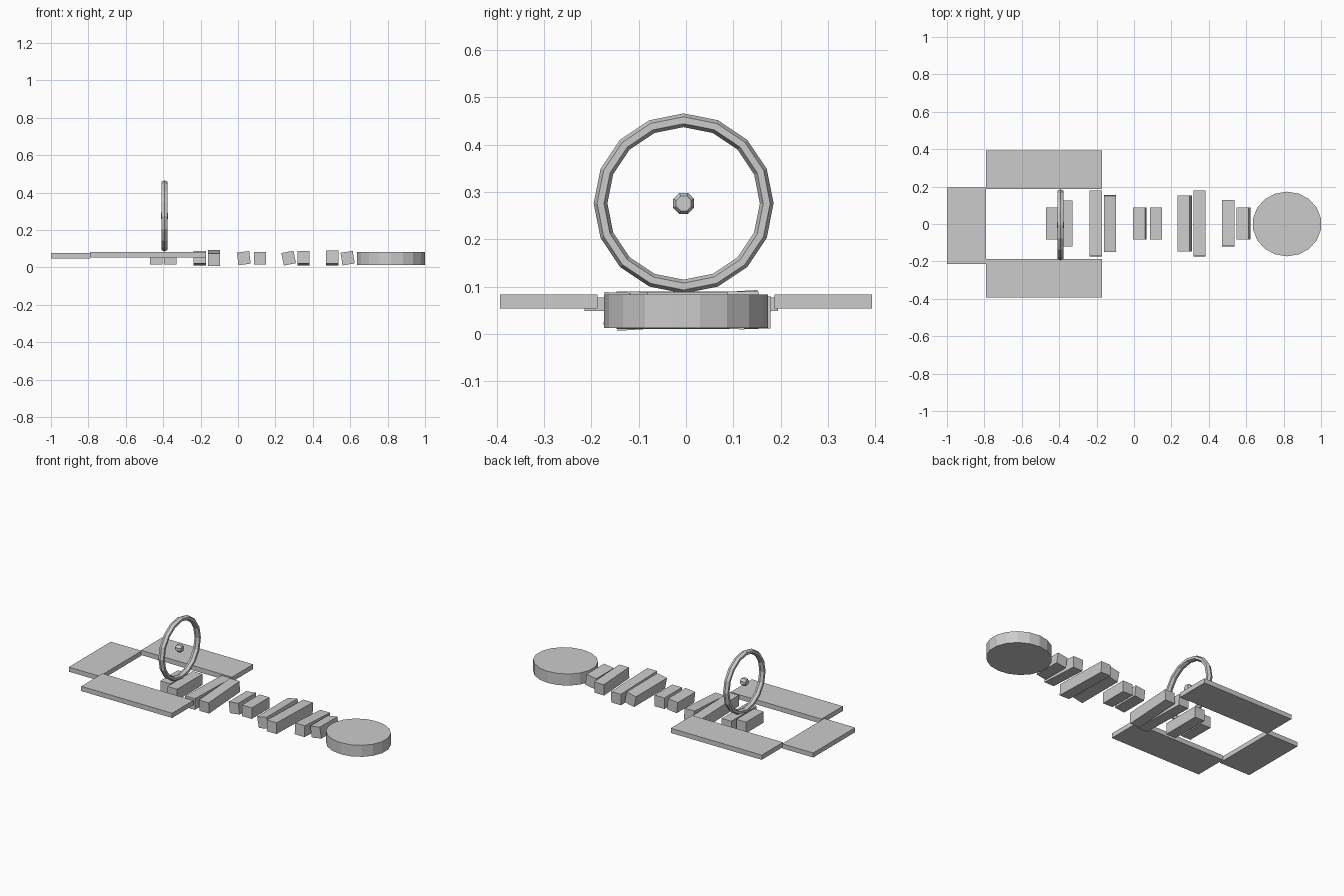
import bpy, bmesh
from math import cos, sin, pi, radians

if "Cube" in bpy.data.objects:
    bpy.data.objects.remove(bpy.data.objects["Cube"])


def finish(name, bm):
    bmesh.ops.recalc_face_normals(bm, faces=bm.faces)
    mesh = bpy.data.meshes.new(name)
    bm.to_mesh(mesh)
    bm.free()
    ob = bpy.data.objects.new(name, mesh)
    bpy.context.collection.objects.link(ob)
    return ob


def box(name, loc, size, rot=(0, 0, 0)):
    bm = bmesh.new()
    bmesh.ops.create_cube(bm, size=1)
    bmesh.ops.scale(bm, vec=size, verts=bm.verts)
    ob = finish(name, bm)
    ob.location = loc
    ob.rotation_euler = [radians(a) for a in rot]
    return ob


def lathe_x(name, profile, sides, loc, closed, offset=0):
    """Spin (x, radius) points about the x axis; open profiles get end caps."""
    bm = bmesh.new()
    rows = []
    for i in range(sides):
        a = 2 * pi * i / sides + offset
        rows.append([bm.verts.new((x, r * sin(a), r * cos(a))) for x, r in profile])
    n = len(profile)
    for i in range(sides):
        a, b = rows[i], rows[(i + 1) % sides]
        for j in range(n if closed else n - 1):
            k = (j + 1) % n
            bm.faces.new((a[j], b[j], b[k], a[k]))
    if not closed:
        bm.faces.new([row[0] for row in rows])
        bm.faces.new([row[-1] for row in rows])
    ob = finish(name, bm)
    ob.location = loc
    return ob


# Flat slabs forming a U
box("end_slab", (-0.895, -0.01, 0.063), (0.21, 0.408, 0.028))
for side, y in (("left", -0.29), ("right", 0.29)):
    box(side + "_slab", (-0.481, y, 0.069), (0.618, 0.206, 0.029))

# Upright ring with a small hub floating in its centre
centre = (-0.393, -0.005, 0.276)
section = [(0.019 * sin(i * pi / 3), 0.1755 + 0.0145 * cos(i * pi / 3)) for i in range(6)]
lathe_x("upright_ring", section, 16, centre, True)
lathe_x("ring_hub", [(-0.019, 0.017), (-0.008, 0.024), (0.008, 0.024), (0.019, 0.017)],
        8, centre, False, pi / 8)

# Row of crossbars: x, length, roll about x, pitch about y (degrees)
bars = [
    (-0.437, 0.17, 0, 0), (-0.363, 0.245, 0, 0),
    (-0.205, 0.352, -1.5, 0), (-0.128, 0.30, 3.5, 0),
    (0.031, 0.17, 0, -7), (0.118, 0.17, 0, 0),
    (0.271, 0.30, 0, -11), (0.35, 0.352, -1.5, 0),
    (0.503, 0.245, -3, 0), (0.586, 0.17, 0, -9),
]
for i, (x, length, roll, pitch) in enumerate(bars):
    box(f"crossbar_{i + 1}", (x, 0.003, 0.05), (0.066, length, 0.068), (roll, pitch, 0))

# Round disc at the far end
bm = bmesh.new()
pts = [(0.1845 * cos(2 * pi * (i + 0.5) / 18), 0.173 * sin(2 * pi * (i + 0.5) / 18)) for i in range(18)]
low = [bm.verts.new((x, y, -0.0355)) for x, y in pts]
high = [bm.verts.new((x, y, 0.0355)) for x, y in pts]
bm.faces.new(low)
bm.faces.new(high)
for i in range(18):
    j = (i + 1) % 18
    bm.faces.new((low[i], low[j], high[j], high[i]))
finish("end_disc", bm).location = (0.818, 0, 0.048)
